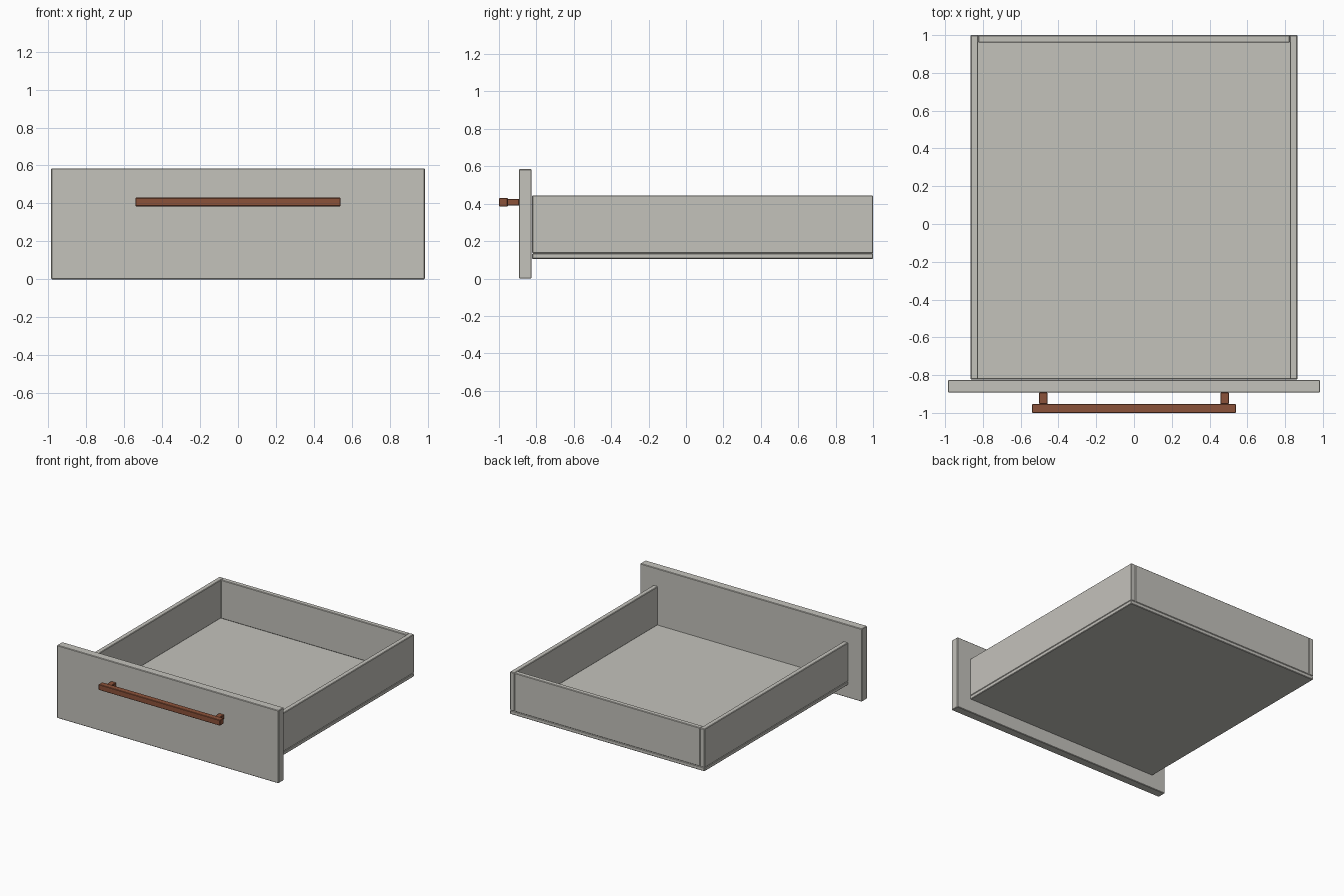
import bpy
import bmesh

if "Cube" in bpy.data.objects:
    bpy.data.objects.remove(bpy.data.objects["Cube"], do_unlink=True)


def make_material(name, rgb, roughness):
    mat = bpy.data.materials.new(name)
    mat.use_nodes = True
    color = (*rgb, 1.0)
    mat.diffuse_color = color
    shader = mat.node_tree.nodes["Principled BSDF"]
    shader.inputs["Base Color"].default_value = color
    shader.inputs["Roughness"].default_value = roughness
    return mat


def board(name, x, y, z, mat, edge=0.004):
    """Box spanning the given (min, max) ranges, with a fine chamfer."""
    mesh = bpy.data.meshes.new(name)
    bm = bmesh.new()
    bmesh.ops.create_cube(bm, size=1)
    for v in bm.verts:
        v.co = [lo + (c + 0.5) * (hi - lo) for c, (lo, hi) in zip(v.co, (x, y, z))]
    bm.to_mesh(mesh)
    bm.free()
    mesh.materials.append(mat)
    obj = bpy.data.objects.new(name, mesh)
    bpy.context.collection.objects.link(obj)
    bevel = obj.modifiers.new("edge_chamfer", 'BEVEL')
    bevel.width = edge
    bevel.segments = 1
    return obj


grey = make_material("warm_grey_paint", (0.55, 0.54, 0.50), 0.6)
copper = make_material("brown_copper", (0.26, 0.085, 0.042), 0.4)

# Drawer box
HALF, WALL = 0.865, 0.04
FRONT_Y, BACK_Y = -0.823, 1.0
FLOOR_Z, WALL_Z, TOP_Z = 0.105, 0.135, 0.445
inner = HALF - WALL

board("front_panel", (-0.985, 0.985), (-0.893, -0.825), (0, 0.585), grey)
board("bottom_panel", (-HALF, HALF), (FRONT_Y, BACK_Y), (FLOOR_Z, WALL_Z), grey)
board("back_panel", (-inner, inner), (BACK_Y - WALL, BACK_Y), (WALL_Z, TOP_Z), grey)
for side, s in (("left", 1), ("right", -1)):
    board(side + "_side_panel", sorted((s * inner, s * HALF)),
          (FRONT_Y, BACK_Y), (WALL_Z, TOP_Z), grey)

# Handle bar on two posts
board("handle_bar", (-0.54, 0.54), (-1.0, -0.953), (0.385, 0.43), copper, 0.003)
for side, s in (("left", 1), ("right", -1)):
    board(side + "_handle_post", (s * 0.48 - 0.022, s * 0.48 + 0.022),
          (-0.954, -0.892), (0.39, 0.425), copper, 0.003)
